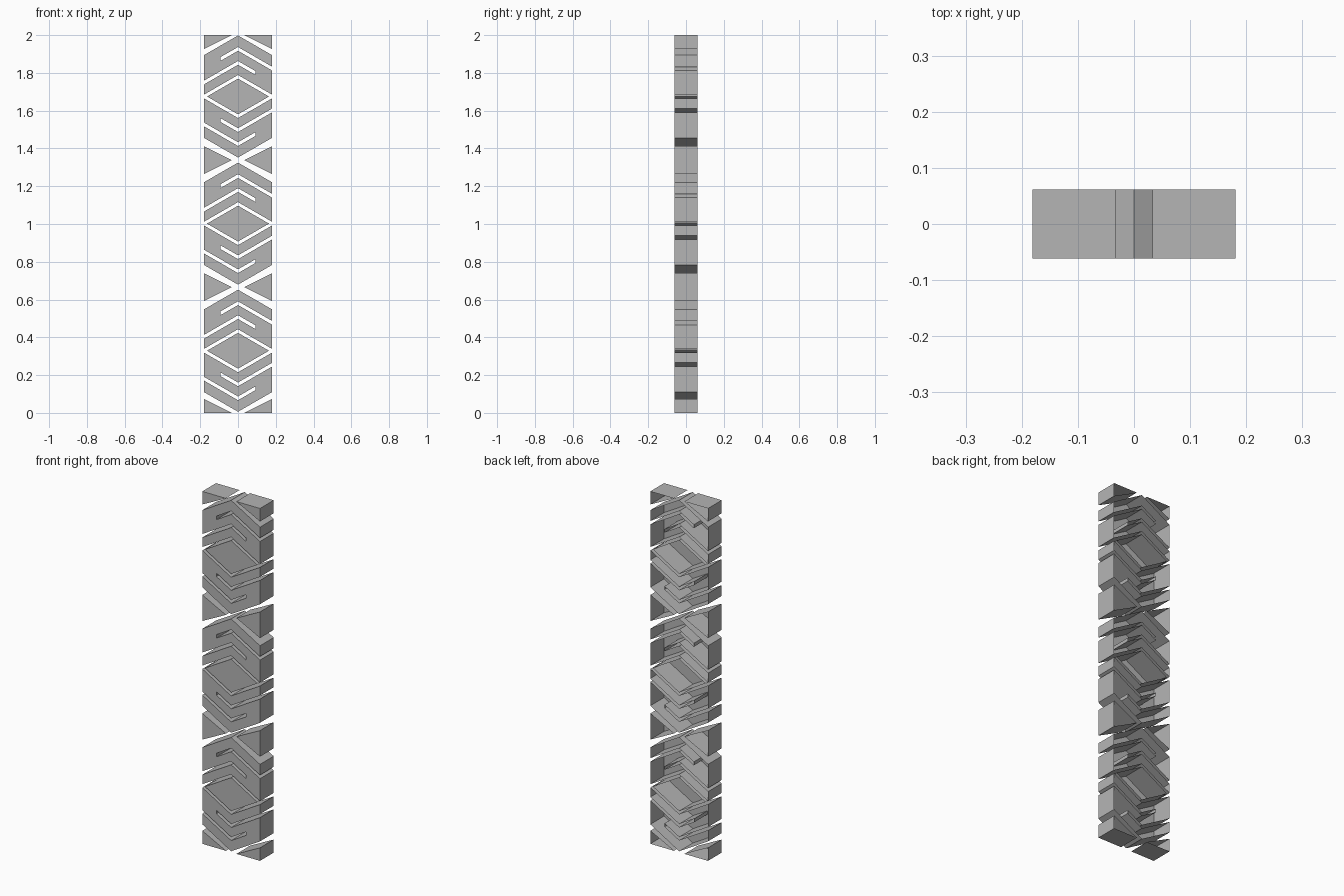
import bpy
import bmesh
import math

cube = bpy.data.objects.get("Cube")
if cube:
    bpy.data.objects.remove(cube, do_unlink=True)

W, D = 0.181, 0.0615            # half width and half depth of the column
SLOPE = math.tan(math.radians(30))
PERIOD = 0.673
MID = 1.002
SLOT_END = 0.092

grey = bpy.data.materials.new("grey")
grey.use_nodes = True
colour = (0.46, 0.46, 0.46, 1)
grey.diffuse_color = colour
grey.node_tree.nodes["Principled BSDF"].inputs["Base Color"].default_value = colour


def shell(name, outline):
    """Front plate with side walls running back, open at the rear."""
    bm = bmesh.new()
    front = bm.faces.new([bm.verts.new((x, -D, z)) for x, z in outline])
    front.normal_update()
    if front.normal.y > 0:
        front.normal_flip()
    walls = bmesh.ops.extrude_edge_only(bm, edges=list(front.edges))
    rear = [g for g in walls["geom"] if isinstance(g, bmesh.types.BMVert)]
    bmesh.ops.translate(bm, verts=rear, vec=(0, 2 * D, 0))
    bmesh.ops.recalc_face_normals(bm, faces=bm.faces)
    front.normal_update()
    if front.normal.y > 0:
        bmesh.ops.reverse_faces(bm, faces=bm.faces)
    mesh = bpy.data.meshes.new(name)
    bm.to_mesh(mesh)
    bm.free()
    mesh.materials.append(grey)
    obj = bpy.data.objects.new(name, mesh)
    bpy.context.collection.objects.link(obj)
    return obj


def bent(apex, *xs):
    """Points along a roof-shaped line with its peak at the given height."""
    return [(x, apex - abs(x) * SLOPE) for x in xs]


# Chevron winding back and forth around two slots
chevron = (bent(0.323, -W, 0, W)
           + bent(0.262, W, 0, -SLOT_END) + bent(0.242, -SLOT_END, 0, W)
           + bent(0.114, W, 0, -W)
           + bent(0.168, -W, 0, SLOT_END) + bent(0.188, SLOT_END, 0, -W))

diamond_w = 0.164
diamond_h = diamond_w * SLOPE

for i in (-1, 0, 1):
    c = MID + i * PERIOD
    n = i + 2
    shell(f"upper_chevron_{n}", [(x, c + z) for x, z in chevron])
    shell(f"lower_chevron_{n}", [(-x, c - z) for x, z in chevron])
    shell(f"diamond_{n}", [(-diamond_w, c), (0, c - diamond_h),
                           (diamond_w, c), (0, c + diamond_h)])

# Side triangles between the units, and half triangles at both ends
TIP, HALF = 0.033, 0.074
for side, s in (("left", 1), ("right", -1)):
    for level, c in (("lower", MID - PERIOD / 2), ("upper", MID + PERIOD / 2)):
        shell(f"{level}_triangle_{side}",
              [(s * TIP, c), (s * W, c - HALF), (s * W, c + HALF)])
    shell(f"bottom_triangle_{side}", [(s * TIP, 0), (s * W, 0), (s * W, HALF)])
    shell(f"top_triangle_{side}", [(s * TIP, 2), (s * W, 2), (s * W, 2 - HALF)])
